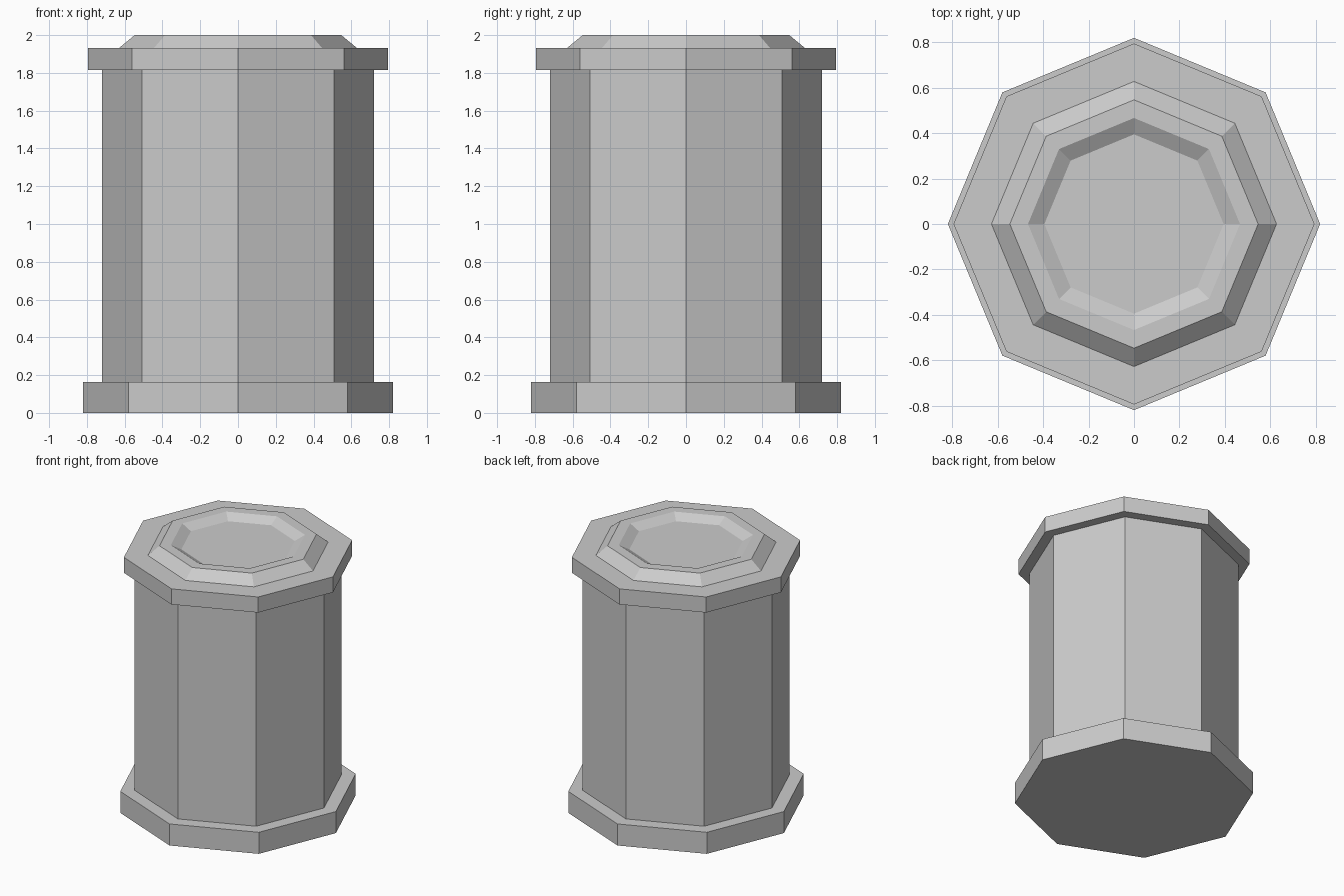
import bpy, bmesh
from math import cos, sin, pi

if "Cube" in bpy.data.objects:
    bpy.data.objects.remove(bpy.data.objects["Cube"])

SIDES = 8


def lathe(name, profile, cap_bottom=False, cap_top=False):
    """Turn a (radius, z) profile into an octagonal part, corners on the axes."""
    bm = bmesh.new()
    rings = [[bm.verts.new((r * cos(2 * pi * i / SIDES), r * sin(2 * pi * i / SIDES), z))
              for i in range(SIDES)] for r, z in profile]
    for low, high in zip(rings, rings[1:]):
        for i in range(SIDES):
            j = (i + 1) % SIDES
            bm.faces.new((low[i], low[j], high[j], high[i]))
    if cap_bottom:
        bm.faces.new(rings[0][::-1])
    if cap_top:
        bm.faces.new(rings[-1])
    mesh = bpy.data.meshes.new(name)
    bm.to_mesh(mesh)
    bm.free()
    obj = bpy.data.objects.new(name, mesh)
    bpy.context.collection.objects.link(obj)
    return obj


# Base plinth with its upper ledge
lathe("base", [(0.82, 0), (0.82, 0.163), (0.72, 0.163)], cap_bottom=True)

# Plain column between the plinth and the lid
lathe("body", [(0.72, 0.163), (0.72, 1.815)])

# Overhanging lid with a bevelled raised rim and a shallow recess
lathe("lid", [(0.72, 1.815), (0.795, 1.815), (0.795, 1.933), (0.628, 1.933),
              (0.547, 2.0), (0.467, 2.0), (0.395, 1.96)], cap_top=True)
